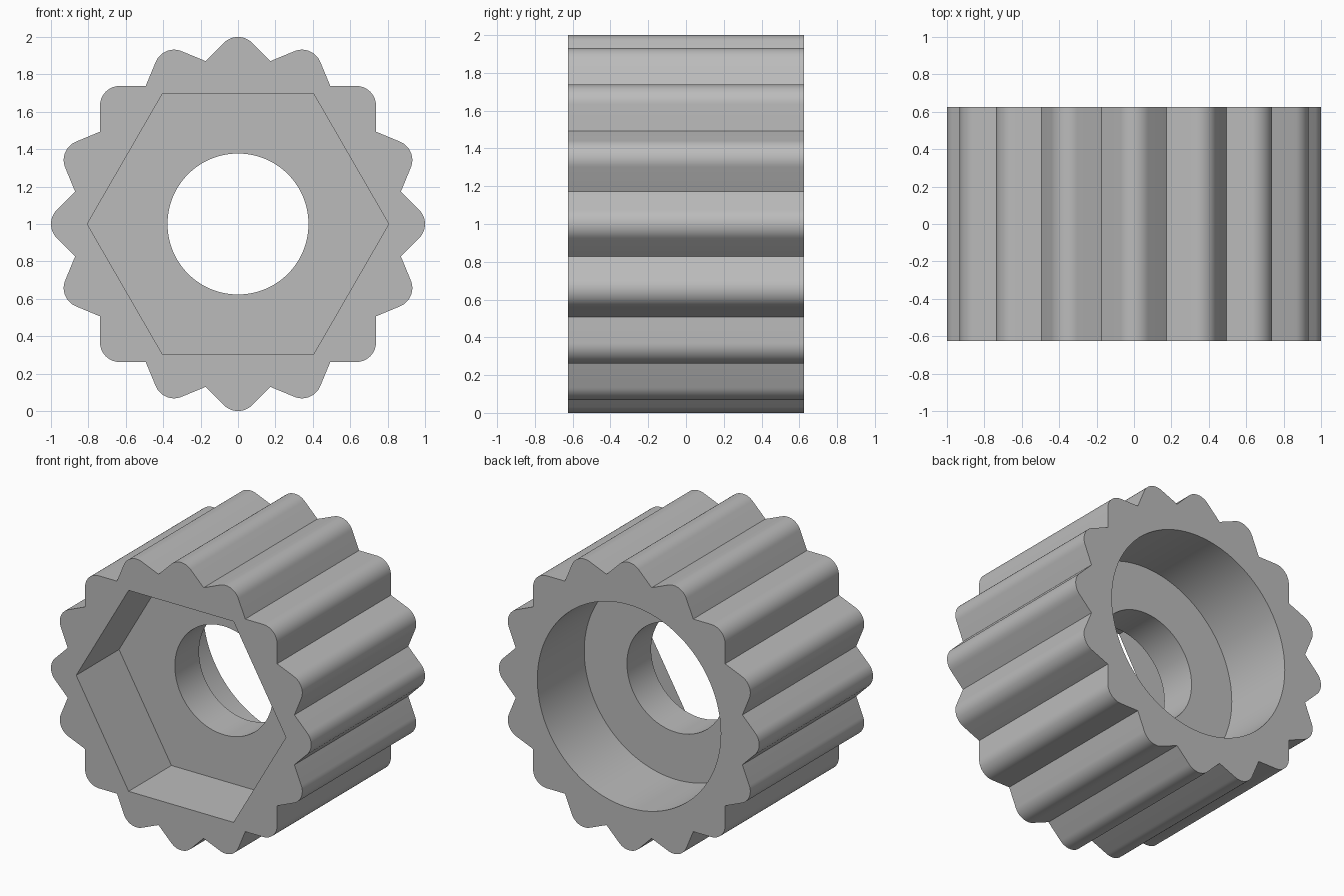
import bpy
import bmesh
from math import cos, sin, pi, radians

if "Cube" in bpy.data.objects:
    bpy.data.objects.remove(bpy.data.objects["Cube"], do_unlink=True)

FRONT, BACK = -0.625, 0.625
HEX_FLOOR = FRONT + 0.47
BORE_FLOOR = BACK - 0.515


def polygon(radius, sides):
    return [(radius * cos(2 * pi * i / sides), radius * sin(2 * pi * i / sides))
            for i in range(sides)]


def fluted_outline(teeth=16, tip=0.106, valley=0.888, steps=14):
    """Round-tipped teeth with straight flanks meeting in sharp valleys."""
    points = []
    for i in range(teeth):
        a = 2 * pi * i / teeth
        cx, cz = (1 - tip) * cos(a), (1 - tip) * sin(a)
        for s in range(steps + 1):
            b = a + radians(-45 + 90 * s / steps)
            points.append((cx + tip * cos(b), cz + tip * sin(b)))
        v = a + pi / teeth
        points.append((valley * cos(v), valley * sin(v)))
    return points


bm = bmesh.new()


def ring(outline, y):
    verts = [bm.verts.new((x, y, z + 1)) for x, z in outline]
    edges = [bm.edges.new((v, verts[i - 1])) for i, v in enumerate(verts)]
    return verts, edges


def tube(outline, y0, y1):
    """Wall along y; returns the edge loops at both ends."""
    (va, ea), (vb, eb) = ring(outline, y0), ring(outline, y1)
    for i in range(len(va)):
        bm.faces.new((va[i - 1], va[i], vb[i], vb[i - 1]))
    return ea, eb


def flat_ring(outer, inner):
    bmesh.ops.triangle_fill(bm, use_beauty=True, use_dissolve=False,
                            edges=outer + inner, normal=(0, 1, 0))


# Walls: fluted outside, hexagonal front socket, centre hole, round rear bore
outer_front, outer_back = tube(fluted_outline(), FRONT, BACK)
hex_front, hex_back = tube(polygon(0.806, 6), FRONT, HEX_FLOOR)
hole_front, hole_back = tube(polygon(0.377, 96), HEX_FLOOR, BORE_FLOOR)
bore_front, bore_back = tube(polygon(0.705, 128), BORE_FLOOR, BACK)

# End faces and recess floors
flat_ring(outer_front, hex_front)
flat_ring(hex_back, hole_front)
flat_ring(hole_back, bore_front)
flat_ring(bore_back, outer_back)
bmesh.ops.recalc_face_normals(bm, faces=bm.faces[:])

mesh = bpy.data.meshes.new("fluted_knob")
bm.to_mesh(mesh)
bm.free()
knob = bpy.data.objects.new("fluted_knob", mesh)
bpy.context.collection.objects.link(knob)

# Plain grey
grey = bpy.data.materials.new("grey")
grey.use_nodes = True
colour = (0.5, 0.5, 0.5, 1)
grey.diffuse_color = colour
grey.node_tree.nodes["Principled BSDF"].inputs["Base Color"].default_value = colour
mesh.materials.append(grey)

bpy.ops.object.select_all(action="DESELECT")
knob.select_set(True)
bpy.context.view_layer.objects.active = knob
bpy.ops.object.shade_smooth_by_angle(angle=radians(30))
